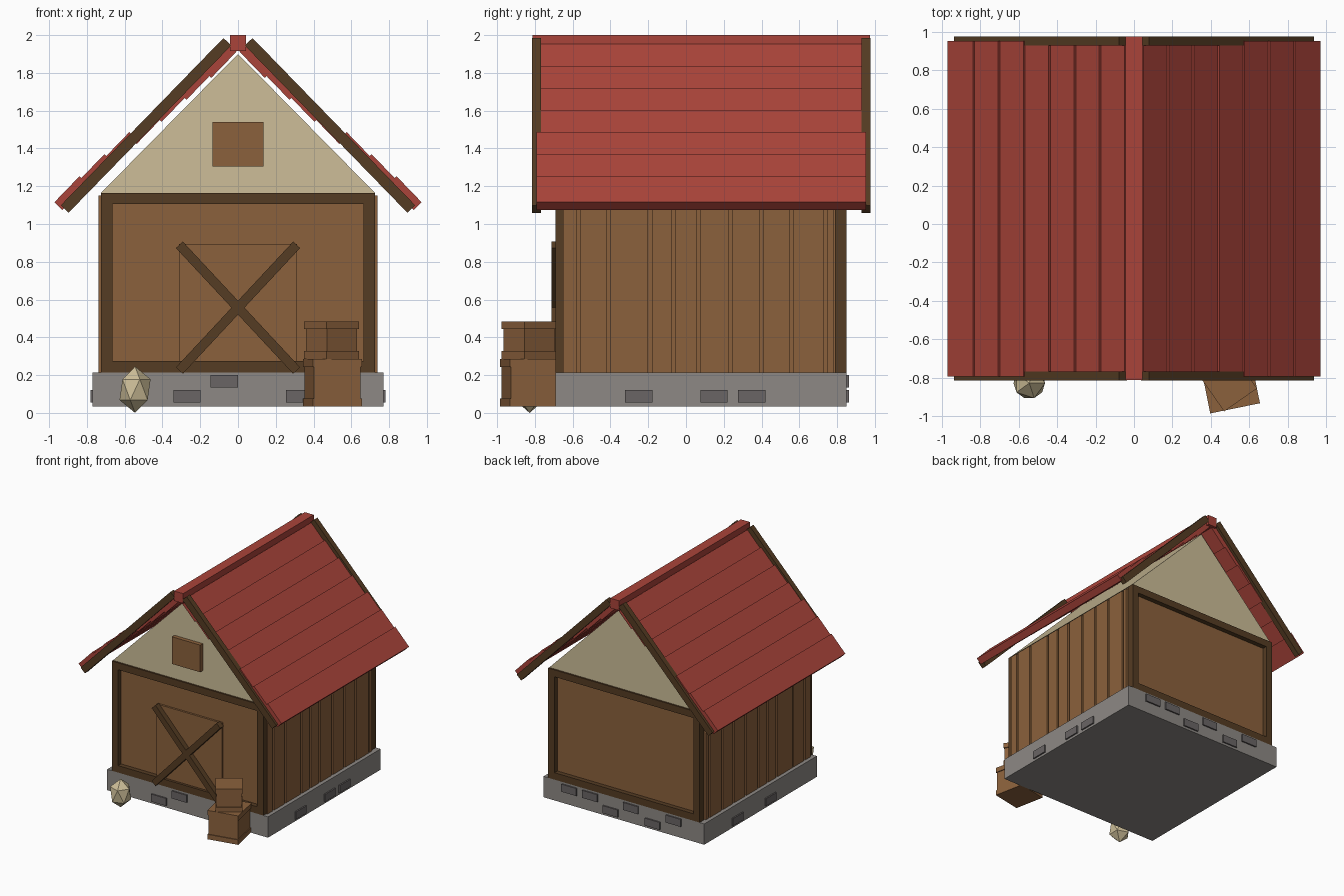
import bpy, bmesh, math
from mathutils import Matrix, Vector

if "Cube" in bpy.data.objects:
    bpy.data.objects.remove(bpy.data.objects["Cube"])


def material(name, rgb):
    m = bpy.data.materials.new(name)
    lin = [((c / 255 + 0.055) / 1.055) ** 2.4 for c in rgb]
    m.diffuse_color = (*lin, 1)
    m.use_nodes = True
    m.node_tree.nodes["Principled BSDF"].inputs["Base Color"].default_value = m.diffuse_color
    return m


WOOD = material("plank_brown", (139, 97, 60))
DARK = material("beam_dark_brown", (85, 60, 35))
CREAM = material("plaster_cream", (205, 190, 152))
RED = material("roof_red", (170, 68, 58))
GREY = material("foundation_grey", (141, 137, 133))
STONE = material("stone_dark_grey", (106, 101, 101))


def finish(name, bm, mat):
    bmesh.ops.recalc_face_normals(bm, faces=bm.faces)
    me = bpy.data.meshes.new(name)
    bm.to_mesh(me)
    bm.free()
    me.materials.append(mat)
    ob = bpy.data.objects.new(name, me)
    bpy.context.collection.objects.link(ob)
    return ob


def add_box(bm, center, size, axis="Y", deg=0):
    mat = (Matrix.Translation(center) @ Matrix.Rotation(math.radians(deg), 4, axis)
           @ Matrix.Diagonal((*size, 1)))
    bmesh.ops.create_cube(bm, size=1, matrix=mat)


def add_span(bm, x, y, z):
    lo, hi = Vector((x[0], y[0], z[0])), Vector((x[1], y[1], z[1]))
    add_box(bm, (lo + hi) / 2, hi - lo)


def spans(name, mat, *boxes):
    bm = bmesh.new()
    for b in boxes:
        add_span(bm, *b)
    return finish(name, bm, mat)


MID = 0.08  # building centre along y

# Foundation slab
spans("foundation", GREY, ((-.77, .77), (-.69, .85), (.035, .215)))

# Foundation stones, low or high on each side
LOW, HIGH = (.055, .12), (.135, .2)
bm = bmesh.new()
for x, z in ((-.27, LOW), (-.073, HIGH), (.325, LOW)):
    add_span(bm, (x - .072, x + .072), (-.702, -.66), z)
for x, z in ((.52, HIGH), (.32, HIGH), (.125, LOW), (-.07, HIGH), (-.28, LOW), (-.48, HIGH)):
    add_span(bm, (x - .072, x + .072), (.82, .862), z)
for y in (-.25, .148, .348):
    add_span(bm, (.74, .782), (y - .072, y + .072), LOW)
for y in (-.05, .4):
    add_span(bm, (-.782, -.74), (y - .072, y + .072), LOW)
finish("foundation_stones", bm, STONE)

# Wall core
spans("wall_core", WOOD, ((-.715, .715), (-.65, .81), (.215, 1.165)))

# Side boards with narrow gaps
seams = (-.66, -.57, -.41, -.19, -.065, .067, .235, .4, .56, .738, .79)
bm = bmesh.new()
for s in (-1, 1):
    for a, b in zip(seams, seams[1:]):
        x = sorted((s * .70, s * .738))
        add_span(bm, x, (a + .01, b - .01), (.215, 1.15))
finish("side_boards", bm, WOOD)

# Timber frames on the front and back walls
bm = bmesh.new()
for y in ((-.69, -.64), (.79, .85)):
    for s in (-1, 1):
        add_span(bm, sorted((s * .665, s * .726)), y, (.215, 1.165))
    add_span(bm, (-.665, .665), y, (1.105, 1.165))
    add_span(bm, (-.665, .665), y, (.215, .275))
finish("timber_frame", bm, DARK)

# Gable prism
bm = bmesh.new()
tri = [(-.725, 1.165), (.725, 1.165), (0, 1.9)]
face = bm.faces.new([bm.verts.new((x, -.675, z)) for x, z in tri])
ext = bmesh.ops.extrude_face_region(bm, geom=[face])
bmesh.ops.translate(bm, vec=(0, 1.51, 0),
                    verts=[v for v in ext["geom"] if isinstance(v, bmesh.types.BMVert)])
finish("gable", bm, CREAM)

# Loft hatch and barn door
spans("loft_hatch", WOOD, ((-.135, .135), (-.71, -.66), (1.305, 1.54)))
spans("door", WOOD, ((-.312, .312), (-.667, -.64), (.22, .895)))

# Door cross braces
bm = bmesh.new()
for s in (-1, 1):
    add_box(bm, (0, -.688, .557), (.91, .05, .05), "Y", s * 47)
finish("door_braces", bm, DARK)

# Roof plank rows, each tilted a little steeper than the overall pitch
ANG, THICK = 46, .058
a = math.radians(ANG)
bm = bmesh.new()
for s in (-1, 1):
    for i in range(7):
        x0, z0 = .05 + .1315 * i, 1.952 - .1165 * i
        length = .133 / math.cos(a)
        cx = x0 + math.cos(a) * length / 2 - math.sin(a) * THICK / 2
        cz = z0 - math.sin(a) * length / 2 - math.cos(a) * THICK / 2
        add_box(bm, (s * cx, MID, cz), (length, 1.745, THICK), "Y", s * ANG)
finish("roof_planks", bm, RED)

# Ridge cap
spans("ridge_cap", RED, ((-.043, .043), (-.812, .975), (1.915, 2.0)))

# Barge boards on both gable ends
bm = bmesh.new()
for s in (-1, 1):
    for y in (-.791, .953):
        add_box(bm, (s * .487, y, 1.522), (1.235, .046, .057), "Y", s * 45.8)
finish("barge_boards", bm, DARK)


# Crates with rims at top and bottom
def crate(name, center, size, height, deg):
    bm = bmesh.new()
    x, y, z = center
    add_box(bm, (x, y, z + height / 2), (size, size, height - .004), "Z", deg)
    for h in (z + .021, z + height - .021):
        add_box(bm, (x, y, h), (size + .014, size + .014, .042), "Z", deg)
    finish(name, bm, WOOD)


crate("lower_crate", (.5, -.83, .035), .25, .25, 11.5)
crate("upper_crate", (.495, -.83, .285), .195, .2, 35)

# Faceted round bale beside the door
bm = bmesh.new()
bmesh.ops.create_icosphere(bm, subdivisions=1, radius=1,
                           matrix=Matrix.Translation((-.545, -.828, .123))
                           @ Matrix.Diagonal((.092, .092, .123, 1)))
finish("round_bale", bm, CREAM)
